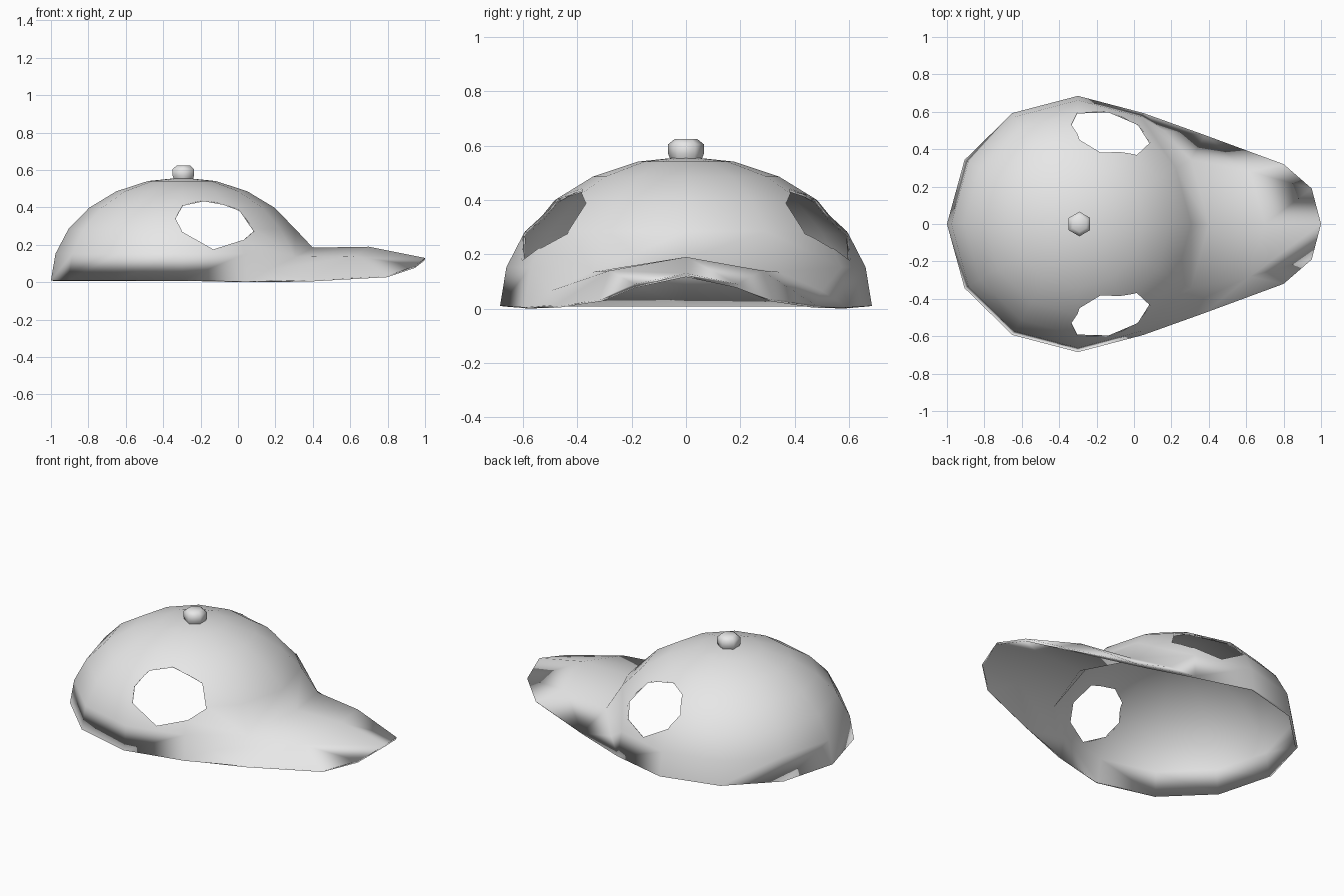
import bpy, bmesh
from math import sin, cos, pi, radians
from mathutils import Vector

cube = bpy.data.objects.get("Cube")
if cube:
    bpy.data.objects.remove(cube)

grey = bpy.data.materials.new("light grey cloth")
grey.use_nodes = True
grey.diffuse_color = (0.8, 0.8, 0.8, 1)
grey.node_tree.nodes["Principled BSDF"].inputs["Base Color"].default_value = (0.8, 0.8, 0.8, 1)

CX, SEGS, RINGS = -0.3, 12, 6


def make_object(name, bm):
    me = bpy.data.meshes.new(name)
    bm.to_mesh(me)
    bm.free()
    me.materials.append(grey)
    ob = bpy.data.objects.new(name, me)
    bpy.context.collection.objects.link(ob)
    return ob


def activate(ob):
    bpy.ops.object.select_all(action='DESELECT')
    ob.select_set(True)
    bpy.context.view_layer.objects.active = ob


def apply_modifier(ob, kind, **settings):
    activate(ob)
    mod = ob.modifiers.new(kind.lower(), kind)
    for key, value in settings.items():
        setattr(mod, key, value)
    bpy.ops.object.modifier_apply(modifier=mod.name)


# crown: half ellipsoid whose front columns stop where the brim joins
bm = bmesh.new()
rings = []
for r in range(RINGS):
    a = r * pi / 2 / RINGS
    rings.append([bm.verts.new((CX + 0.7 * cos(a) * cos(s * 2 * pi / SEGS),
                                0.685 * cos(a) * sin(s * 2 * pi / SEGS),
                                0.01 + 0.55 * sin(a))) for s in range(SEGS)])
for s, co in ((0, (0.4, 0, 0.185)), (1, (0.305, 0.345, 0.135)), (-1, (0.305, -0.345, 0.135))):
    rings[1][s].co = co
    bm.verts.remove(rings[0][s])
    rings[0][s] = rings[1][s]
for s in (2, -2):
    rings[0][s].co.z = 0.004
pole = bm.verts.new((CX, 0, 0.56))
for s in range(SEGS):
    t = (s + 1) % SEGS
    for r in range(RINGS - 1):
        if r or 2 <= s <= 9:
            bm.faces.new((rings[r][s], rings[r][t], rings[r + 1][t], rings[r + 1][s]))
    bm.faces.new((rings[-1][s], rings[-1][t], pole))

# brim: arched visor, built one half at a time
ridge = bm.verts.new((0.7, 0, 0.19))
tip = bm.verts.new((1, 0, 0.13))
for side in (1, -1):
    fold, edge, corner, hem, tuck = [bm.verts.new((x, side * y, z)) for x, y, z in (
        (0.62, 0.28, 0.14), (0.95, 0.19, 0.09), (0.8, 0.32, 0.037),
        (0.38, 0.475, 0.014), (0.16, 0.5, 0.065))]
    front, cheek, temple = rings[1][0], rings[1][side], rings[0][2 * side]
    for loop in ((front, ridge, fold, cheek), (ridge, tip, edge, fold), (fold, edge, corner),
                 (fold, corner, hem), (cheek, fold, hem, tuck), (tuck, hem, temple),
                 (cheek, tuck, temple, rings[1][2 * side])):
        bm.faces.new(loop if side > 0 else loop[::-1])
bmesh.ops.recalc_face_normals(bm, faces=bm.faces)
pole.normal_update()
if pole.normal.z < 0:
    bmesh.ops.reverse_faces(bm, faces=bm.faces)
cap = make_object("cap_shell", bm)
apply_modifier(cap, 'SOLIDIFY', thickness=0.014, offset=-1)
activate(cap)
bpy.ops.object.shade_smooth_by_angle(angle=radians(65))

# uncut copy that keeps the smooth shading around the holes
smooth_guide = cap.copy()
smooth_guide.data = cap.data.copy()
smooth_guide.name = "smooth_guide"
smooth_guide.hide_render = True
bpy.context.collection.objects.link(smooth_guide)

# ear holes: mirrored prisms cut through the crown
outline = [(-0.13, 0.61, 0.18), (0.03, 0.54, 0.23), (0.09, 0.44, 0.28), (0.015, 0.37, 0.39),
           (-0.18, 0.38, 0.44), (-0.29, 0.45, 0.42), (-0.335, 0.53, 0.34), (-0.3, 0.6, 0.27)]
bm = bmesh.new()
for side in (1, -1):
    axis = Vector((0.24, side * 0.68, 0.69)).normalized()
    points = [Vector((x, side * y, z)) for x, y, z in outline]
    middle = sum(points, Vector()) / len(points)
    ends = [[bm.verts.new(p + axis * (depth - (p - middle).dot(axis))) for p in points]
            for depth in (-0.17, 0.17)]
    bm.faces.new(ends[0])
    bm.faces.new(ends[1][::-1])
    for i in range(len(points)):
        j = (i + 1) % len(points)
        bm.faces.new((ends[0][i], ends[1][i], ends[1][j], ends[0][j]))
bmesh.ops.recalc_face_normals(bm, faces=bm.faces)
cutter = make_object("ear_hole_cutter", bm)
cutter.hide_render = True
apply_modifier(cap, 'BOOLEAN', operation='DIFFERENCE', solver='EXACT', object=cutter)
apply_modifier(cap, 'DATA_TRANSFER', object=smooth_guide, use_loop_data=True,
               data_types_loops={'CUSTOM_NORMAL'}, loop_mapping='POLYINTERP_NEAREST')
for helper in (cutter, smooth_guide):
    bpy.data.objects.remove(helper)

# top button: six-sided, slightly rounded
bm = bmesh.new()
levels = [[bm.verts.new((CX + 0.008 + radius * sin(i * pi / 3), radius * cos(i * pi / 3), z)) for i in range(6)]
          for radius, z in ((0.058, 0.55), (0.066, 0.57), (0.066, 0.605), (0.042, 0.624))]
for low, high in zip(levels, levels[1:]):
    for i in range(6):
        j = (i + 1) % 6
        bm.faces.new((low[i], low[j], high[j], high[i]))
bm.faces.new(levels[0])
bm.faces.new(levels[-1])
bmesh.ops.recalc_face_normals(bm, faces=bm.faces)
button = make_object("top_button", bm)
activate(button)
bpy.ops.object.shade_smooth_by_angle(angle=radians(65))
